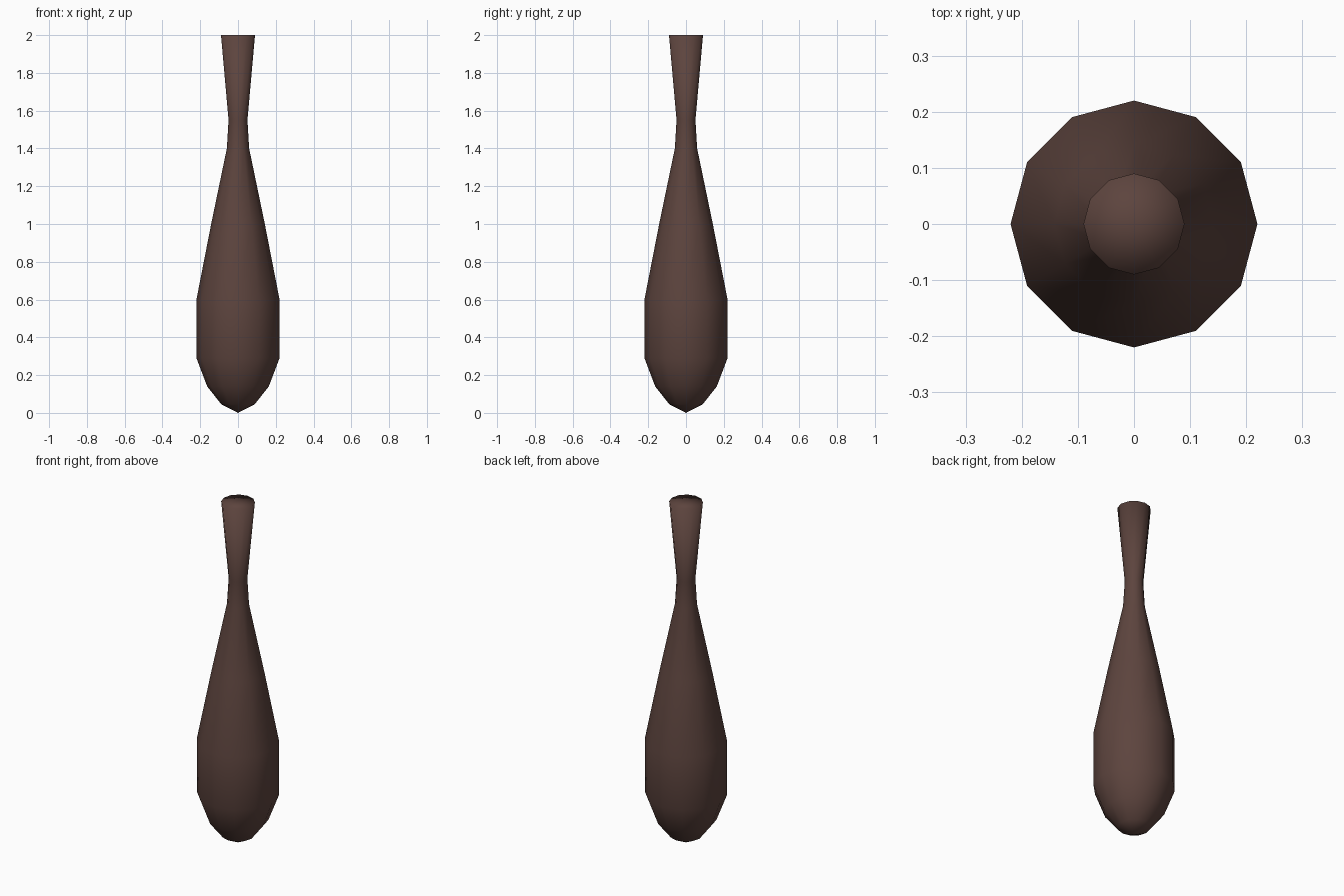
import bpy, bmesh, math

if "Cube" in bpy.data.objects:
    bpy.data.objects.remove(bpy.data.objects["Cube"])

# Dark brown material
mat = bpy.data.materials.new("dark_brown")
mat.diffuse_color = (0.109, 0.058, 0.048, 1)
mat.use_nodes = True
mat.node_tree.nodes["Principled BSDF"].inputs["Base Color"].default_value = mat.diffuse_color

# Lathe profile of the club: (radius, height)
SIDES = 12
profile = [(0.088, 0.045), (0.163, 0.14), (0.22, 0.29), (0.22, 0.60),
           (0.142, 1.0), (0.059, 1.40), (0.05, 1.55), (0.09, 2.0)]

bm = bmesh.new()
rings = [[bm.verts.new((r * math.cos(2 * math.pi * i / SIDES),
                        r * math.sin(2 * math.pi * i / SIDES), z))
          for i in range(SIDES)] for r, z in profile]
bottom = bm.verts.new((0, 0, 0))
top = bm.verts.new((0, 0, 2))

for i in range(SIDES):
    j = (i + 1) % SIDES
    # Side walls
    for a, b in zip(rings, rings[1:]):
        bm.faces.new((a[i], a[j], b[j], b[i]))
    # Rounded tip and flat cap
    bm.faces.new((bottom, rings[0][j], rings[0][i]))
    bm.faces.new((top, rings[-1][i], rings[-1][j]))

for f in bm.faces:
    f.smooth = True

mesh = bpy.data.meshes.new("club_body")
bm.to_mesh(mesh)
bm.free()
mesh.materials.append(mat)
obj = bpy.data.objects.new("club_body", mesh)
bpy.context.collection.objects.link(obj)
